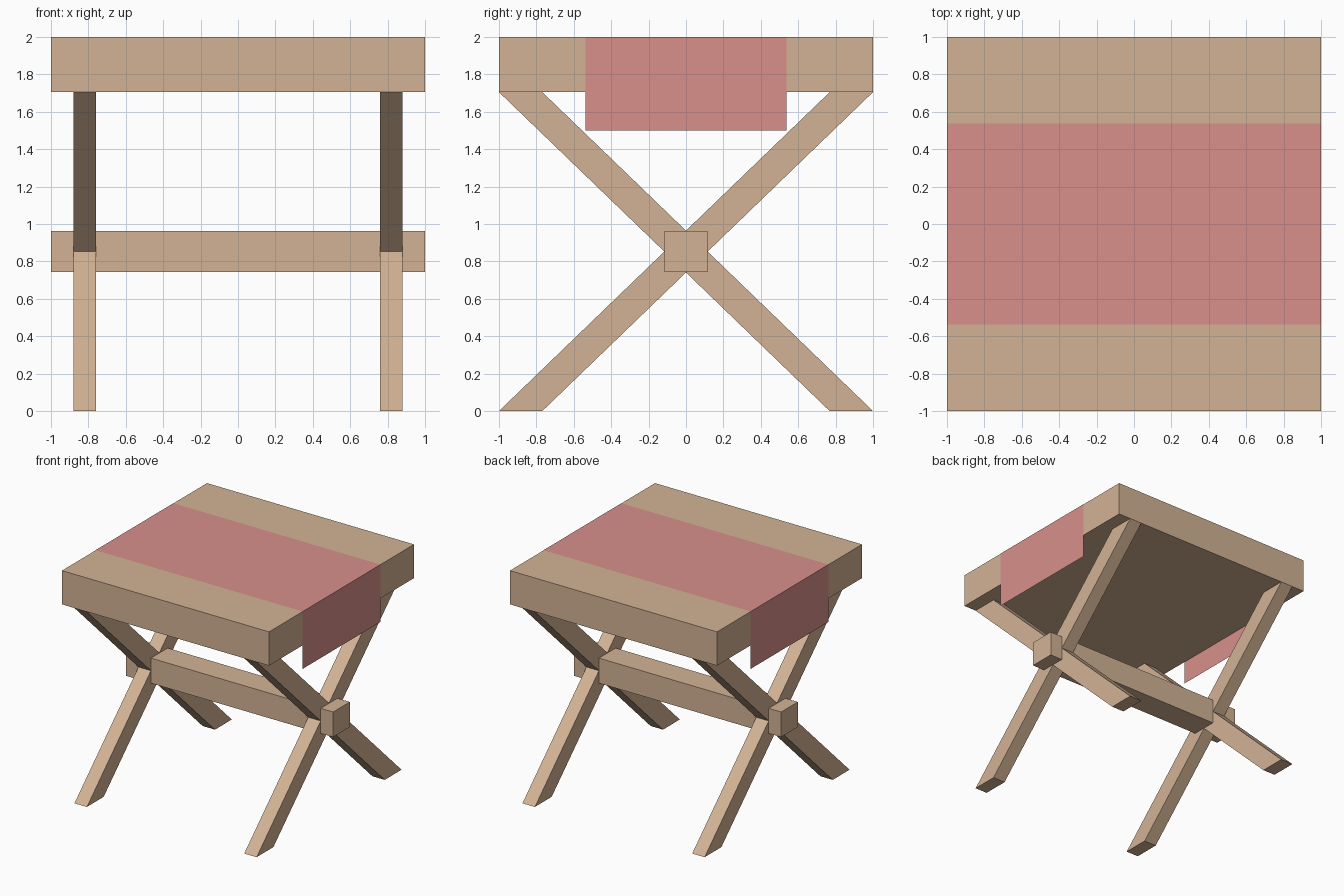
import bpy

if "Cube" in bpy.data.objects:
    bpy.data.objects.remove(bpy.data.objects["Cube"])


def material(name, rgb):
    m = bpy.data.materials.new(name)
    m.diffuse_color = (*rgb, 1)
    m.use_nodes = True
    m.node_tree.nodes["Principled BSDF"].inputs["Base Color"].default_value = m.diffuse_color
    return m


WOOD = material("wood", (0.65, 0.45, 0.30))
CLOTH = material("cloth", (0.69, 0.28, 0.26))


def add_mesh(name, verts, faces, mat):
    me = bpy.data.meshes.new(name)
    me.from_pydata(verts, [], faces)
    me.materials.append(mat)
    ob = bpy.data.objects.new(name, me)
    bpy.context.collection.objects.link(ob)
    return ob


def extrude_x(name, profile, x0, x1, mat):
    """Solid made by sweeping a counter-clockwise (y, z) profile from x0 to x1."""
    n = len(profile)
    verts = [(x, y, z) for x in (x0, x1) for y, z in profile]
    faces = [tuple(reversed(range(n))), tuple(range(n, 2 * n))]
    faces += [(i, (i + 1) % n, n + (i + 1) % n, n + i) for i in range(n)]
    return add_mesh(name, verts, faces, mat)


def rect(y, z0, z1):
    return [(-y, z0), (y, z0), (y, z1), (-y, z1)]


SEAT_Z = 1.705

# Seat slab and the stretcher through both leg crossings
extrude_x("seat", rect(1, SEAT_Z, 2), -1, 1, WOOD)
extrude_x("stretcher", rect(0.115, 0.743, 0.962), -1, 1, WOOD)

# Crossed legs, cut level with floor and seat
rising = [(-1, 0), (-0.768, 0), (1, SEAT_Z), (0.768, SEAT_Z)]
falling = [(-y, z) for y, z in reversed(rising)]
for side, x0 in (("left", -0.88), ("right", 0.76)):
    extrude_x(f"{side}_rising_leg", rising, x0, x0 + 0.12, WOOD)
    extrude_x(f"{side}_falling_leg", falling, x0, x0 + 0.12, WOOD)

# Thin cloth draped over the seat, hanging down both sides
e = 0.001
path = [(-1 - e, 1.5), (-1 - e, 2 + e), (1 + e, 2 + e), (1 + e, 1.5)]
verts = [(x, y, z) for y in (-0.537, 0.537) for x, z in path]
add_mesh("cloth_runner", verts, [(i, i + 1, i + 5, i + 4) for i in range(3)], CLOTH)
for f in bpy.data.objects["cloth_runner"].data.polygons:
    if f.normal.z < -0.5 or f.normal.x * f.center.x < 0:
        f.flip()
